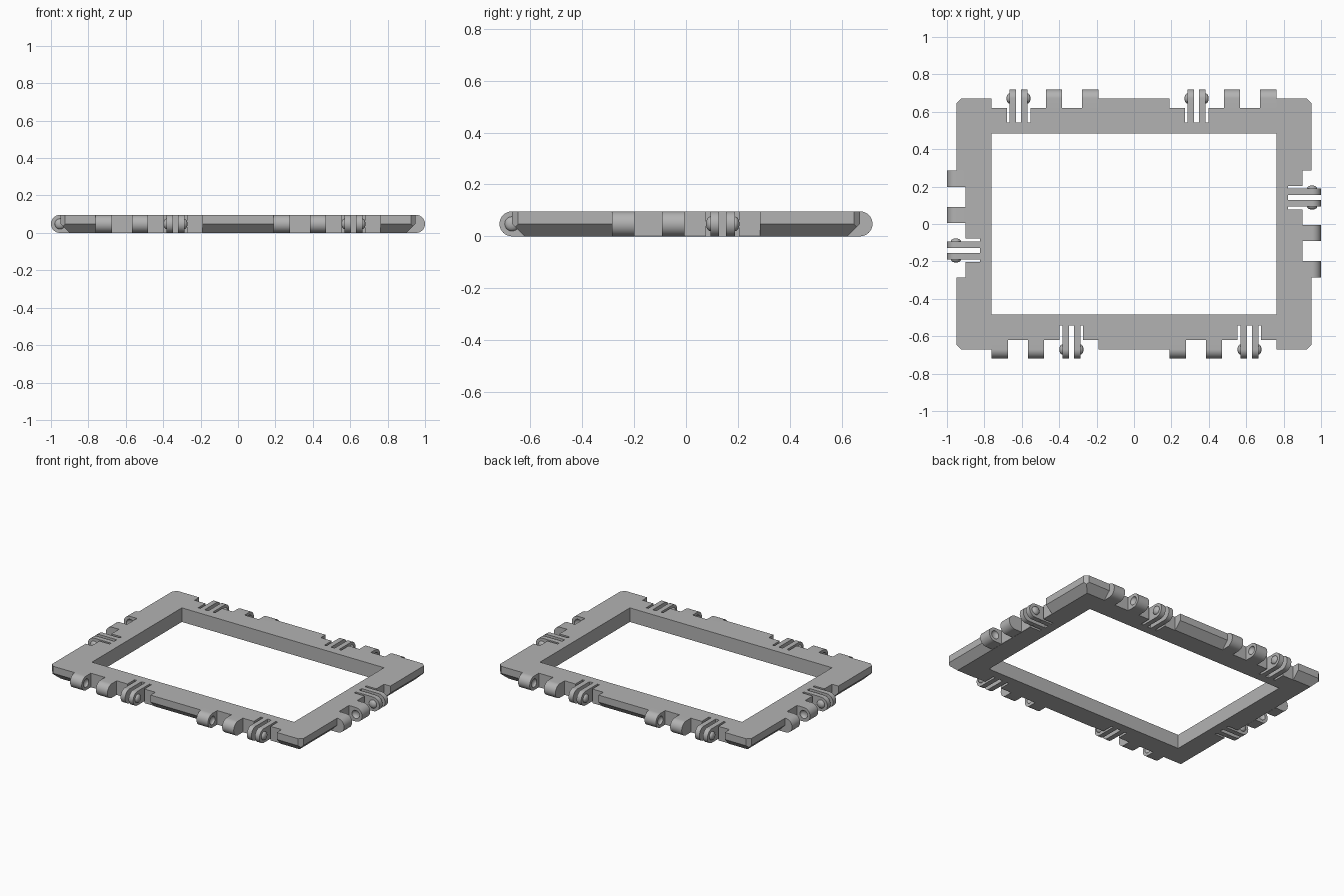
import bpy, bmesh, math
from mathutils import Matrix, Vector

cube = bpy.data.objects.get("Cube")
if cube:
    bpy.data.objects.remove(cube)

H = 0.096                    # thickness
R = H / 2                    # knuckle radius
EX, EY = 0.948, 0.671        # outer half sizes of the frame
GROUP = 0.572                # length of one hinge group
NOTCH, SLOT = 0.051, 0.128   # cut depths from the edge
KNUCKLES = [(0, 0.087), (0.194, 0.281)]
PLATES = [(0.380, 0.414), (0.441, 0.475)]
SLOTS = [(0.363, 0.380), (0.414, 0.441), (0.475, 0.490)]

grey = bpy.data.materials.new("plain_grey")
grey.use_nodes = True
COLOUR = (0.45, 0.45, 0.45, 1)
grey.diffuse_color = COLOUR
grey.node_tree.nodes["Principled BSDF"].inputs["Base Color"].default_value = COLOUR


def make(name, bm):
    bmesh.ops.recalc_face_normals(bm, faces=bm.faces)
    mesh = bpy.data.meshes.new(name)
    bm.to_mesh(mesh)
    bm.free()
    mesh.materials.append(grey)
    obj = bpy.data.objects.new(name, mesh)
    bpy.context.collection.objects.link(obj)
    return obj


def prism(bm, points, direction, matrix=Matrix()):
    """Extrude a closed outline along a direction."""
    face = bm.faces.new([bm.verts.new(matrix @ Vector(p)) for p in points])
    ext = bmesh.ops.extrude_face_region(bm, geom=[face])
    top = [v for v in ext["geom"] if isinstance(v, bmesh.types.BMVert)]
    bmesh.ops.translate(bm, verts=top, vec=matrix.to_3x3() @ Vector(direction))


def rounded_block(bm, u0, u1):
    """Block with a full round outer end, running along the edge."""
    arc = [math.pi * (0.5 + i / 24) for i in range(25)]
    pts = [(u0, R * math.cos(a), R + R * math.sin(a)) for a in arc]
    pts += [(u0, NOTCH, 0), (u0, NOTCH, H)]
    prism(bm, pts, (u1 - u0, 0, 0))


def dome(bm, u, radius, height):
    m = Matrix.Translation((u, 0, R)) @ Matrix.Diagonal((height, radius, radius, 1))
    m = m @ Matrix.Rotation(math.pi / 2, 4, 'Y')
    bmesh.ops.create_uvsphere(bm, u_segments=24, v_segments=12, radius=1, matrix=m)


def subtract(obj, cutter):
    cutter.hide_render = True
    mod = obj.modifiers.new("cut", 'BOOLEAN')
    mod.object, mod.operation, mod.solver = cutter, 'DIFFERENCE', 'EXACT'
    activate(obj)
    bpy.ops.object.modifier_apply(modifier=mod.name)
    bpy.data.objects.remove(cutter)


def activate(obj):
    bpy.ops.object.select_all(action='DESELECT')
    obj.select_set(True)
    bpy.context.view_layer.objects.active = obj


# Group placements: two on each long side, one on each short side
placements = []
for turn in range(4):
    spin = Matrix.Rotation(turn * math.pi / 2, 4, 'Z')
    if turn % 2 == 0:
        spots = [(-0.762, -EY), (0.190, -EY)]
    else:
        spots = [(-GROUP / 2, R - 1)]
    placements += [spin @ Matrix.Translation((x, y, 0)) for x, y in spots]

# Frame slab with a bevelled lower edge and clipped corners
bm = bmesh.new()
rings = []
for inset, z in ((R, 0), (0, R), (0, H)):
    x, y = EX - inset, EY - inset
    rings.append([bm.verts.new(p) for p in ((-x, -y, z), (x, -y, z), (x, y, z), (-x, y, z))])
bm.faces.new(rings[0])
bm.faces.new(rings[2])
for low, high in zip(rings, rings[1:]):
    for i in range(4):
        j = (i + 1) % 4
        bm.faces.new((low[i], low[j], high[j], high[i]))
for sx in (-1, 1):
    for sy in (-1, 1):
        geom = bm.verts[:] + bm.edges[:] + bm.faces[:]
        bmesh.ops.bisect_plane(bm, geom=geom, plane_co=(sx * (EX - 0.024), sy * EY, 0),
                               plane_no=(sx, sy, 0), clear_outer=True)
        bmesh.ops.holes_fill(bm, edges=[e for e in bm.edges if e.is_boundary])
frame = make("frame", bm)

# Opening and comb-shaped hinge recesses
bm = bmesh.new()
wx, wy = 0.762, 0.484
prism(bm, [(-wx, -wy, -1), (wx, -wy, -1), (wx, wy, -1), (-wx, wy, -1)], (0, 0, 2))
comb = [(0, -0.1, -1), (0, NOTCH, -1)]
for a, b in SLOTS:
    comb += [(a, NOTCH, -1), (a, SLOT, -1), (b, SLOT, -1), (b, NOTCH, -1)]
comb += [(GROUP, NOTCH, -1), (GROUP, -0.1, -1)]
for place in placements:
    prism(bm, comb, (0, 0, 2), place)
subtract(frame, make("recess_cutter", bm))

# Pair of knuckles with dimples on the faces that look at each other
bm = bmesh.new()
for u0, u1 in KNUCKLES:
    rounded_block(bm, u0, u1)
knuckles = make("hinge_knuckles", bm)
bm = bmesh.new()
for u in (KNUCKLES[0][1], KNUCKLES[1][0]):
    dome(bm, u, 0.028, 0.018)
subtract(knuckles, make("dimple_cutter", bm))

# Pair of springy plates with a snap bump on each outer side
bm = bmesh.new()
for u0, u1 in PLATES:
    rounded_block(bm, u0, u1)
for u in (PLATES[0][0], PLATES[1][1]):
    dome(bm, u, 0.028, 0.017)
plates = make("snap_plates", bm)

# Repeat the hinge parts round the frame
for part in (knuckles, plates):
    activate(part)
    bpy.ops.object.shade_smooth_by_angle(angle=math.radians(35))
    part.matrix_world = placements[0]
    for place in placements[1:]:
        copy = part.copy()
        bpy.context.collection.objects.link(copy)
        copy.matrix_world = place
